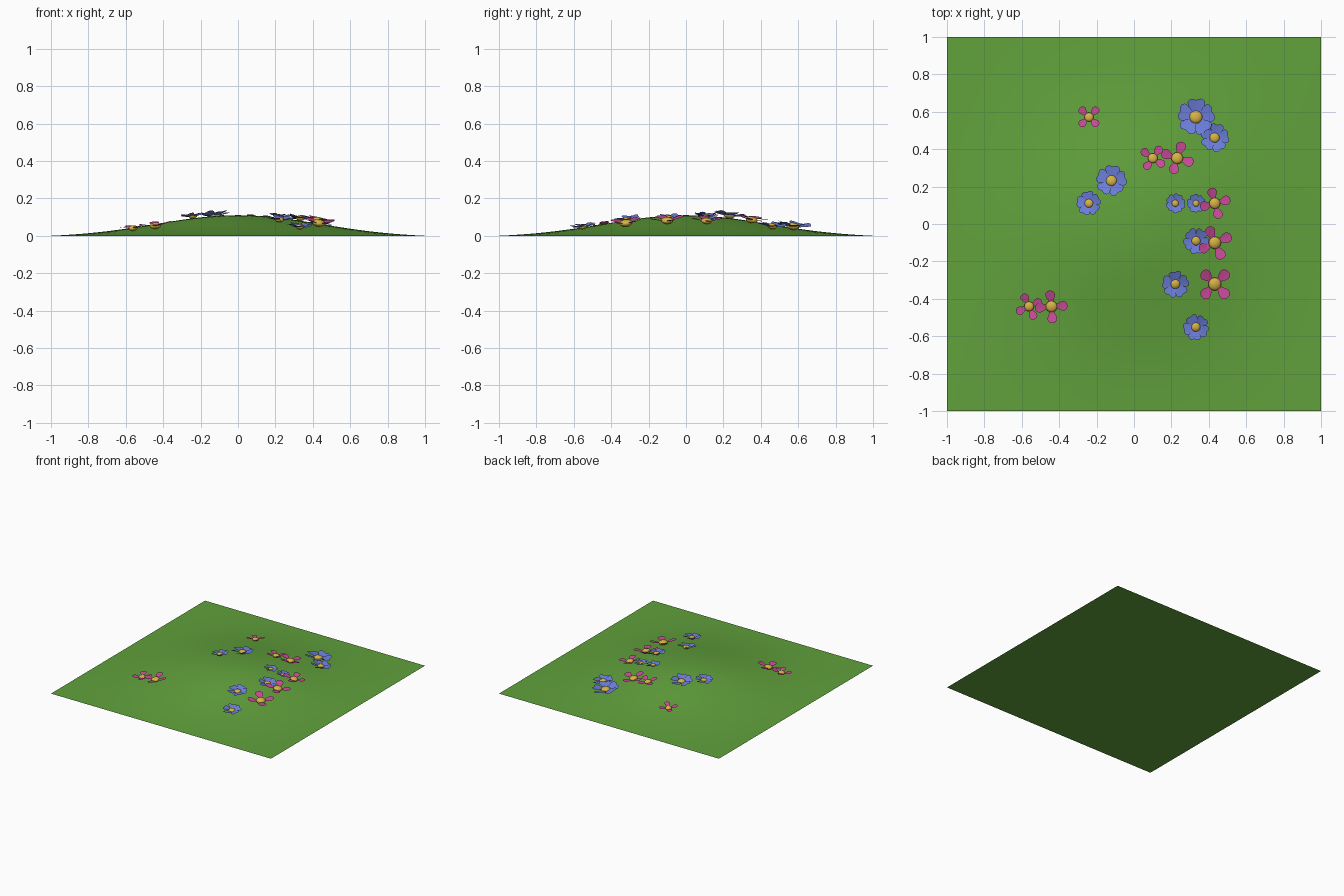
import bpy, bmesh, math
from mathutils import Vector, Matrix

if "Cube" in bpy.data.objects:
    bpy.data.objects.remove(bpy.data.objects["Cube"])


def material(name, rgb):
    m = bpy.data.materials.new(name)
    m.use_nodes = True
    m.diffuse_color = (*rgb, 1)
    m.node_tree.nodes["Principled BSDF"].inputs["Base Color"].default_value = (*rgb, 1)
    return m


GRASS = material("grass green", (0.12, 0.36, 0.045))
PINK = material("petal pink", (0.58, 0.07, 0.32))
BLUE = material("petal blue", (0.15, 0.21, 0.70))
YELLOW = material("pollen yellow", (0.68, 0.45, 0.06))


def finish(bm, name, mats, smooth_angle=50):
    mesh = bpy.data.meshes.new(name)
    bm.to_mesh(mesh)
    bm.free()
    for m in mats:
        mesh.materials.append(m)
    ob = bpy.data.objects.new(name, mesh)
    bpy.context.collection.objects.link(ob)
    bpy.ops.object.select_all(action="DESELECT")
    ob.select_set(True)
    bpy.context.view_layer.objects.active = ob
    bpy.ops.object.shade_smooth_by_angle(angle=math.radians(smooth_angle))
    return ob


# Low rounded hill that falls to zero along the square border
def bump(t):
    edge = math.exp(-2.6)
    return (math.exp(-2.6 * t * t) - edge) / (1 - edge)


def height(x, y):
    return 0.11 * bump(x) * bump(y)


def normal(x, y, e=0.01):
    return Vector((height(x - e, y) - height(x + e, y),
                   height(x, y - e) - height(x, y + e), 2 * e)).normalized()


bm = bmesh.new()
bmesh.ops.create_grid(bm, x_segments=48, y_segments=48, size=1)
for v in bm.verts:
    v.co.z = height(v.co.x, v.co.y)
finish(bm, "grass_hill", [GRASS])

# Flat underside of the hill
bm = bmesh.new()
bmesh.ops.create_grid(bm, x_segments=1, y_segments=1, size=1)
bmesh.ops.reverse_faces(bm, faces=bm.faces)
finish(bm, "hill_underside", [GRASS])

# Petal outlines: distance from centre, half width (fractions of flower radius)
ROUND_PETAL = [(0.1, 0.1), (0.4, 0.16), (0.55, 0.25), (0.7, 0.3),
               (0.83, 0.28), (0.93, 0.2), (0.99, 0.08)]
RUFFLED_PETAL = [(0.1, 0.12), (0.4, 0.3), (0.62, 0.46), (0.78, 0.48),
                 (0.9, 0.4), (0.97, 0.24)]


def add_petal(bm, outline, angle, roll, notch):
    turn = Matrix.Rotation(angle, 4, "Z") @ Matrix.Rotation(roll, 4, "X")
    rows = []
    for i, (d, w) in enumerate(outline):
        rise = 0.1 + 0.22 * d
        mid = d - notch if i == len(outline) - 1 else d
        points = [(d, -w, rise + 0.1 * w), (mid, 0, rise), (d, w, rise + 0.1 * w)]
        rows.append([bm.verts.new(turn @ Vector(p)) for p in points])
    for a, b in zip(rows, rows[1:]):
        for k in range(2):
            bm.faces.new((a[k], b[k], b[k + 1], a[k + 1]))


def flower(name, mat, outline, count, roll, notch, x, y, radius, turn):
    bm = bmesh.new()
    for i in range(count):
        add_petal(bm, outline, math.radians(turn) + i * math.tau / count, roll, notch)
    # Domed yellow centre
    made = bmesh.ops.create_uvsphere(
        bm, u_segments=16, v_segments=10, radius=0.35,
        matrix=Matrix.Translation((0, 0, 0.16)) @ Matrix.Diagonal((1, 1, 0.55, 1)))
    for f in {f for v in made["verts"] for f in v.link_faces}:
        f.material_index = 1
    lean = Vector((0, 0, 1)).rotation_difference(normal(x, y)).to_matrix().to_4x4()
    place = Matrix.Translation((x, y, height(x, y) + 0.004))
    bmesh.ops.transform(bm, matrix=place @ lean @ Matrix.Scale(radius, 4), verts=bm.verts)
    finish(bm, name, [mat, YELLOW])


# Placement: x, y, radius, turn in degrees
PINK_SPOTS = [(-0.24, 0.57, 0.07, 45), (0.1, 0.35, 0.075, 55), (0.23, 0.35, 0.09, 72),
              (0.43, 0.11, 0.085, 15), (0.43, -0.1, 0.095, 24), (0.43, -0.32, 0.1, 45),
              (-0.44, -0.44, 0.088, 5), (-0.56, -0.44, 0.075, 25)]
BLUE_SPOTS = [(0.33, 0.57, 0.1, 20), (0.43, 0.46, 0.077, 10), (-0.12, 0.23, 0.083, 15),
              (-0.24, 0.11, 0.066, 30), (0.22, 0.11, 0.053, 0), (0.33, 0.11, 0.05, 40),
              (0.33, -0.09, 0.07, 60), (0.22, -0.32, 0.073, 25), (0.33, -0.55, 0.07, 50)]

for n, spot in enumerate(PINK_SPOTS, 1):
    flower(f"pink_flower_{n}", PINK, ROUND_PETAL, 4, 0, 0, *spot)
for n, spot in enumerate(BLUE_SPOTS, 1):
    flower(f"blue_flower_{n}", BLUE, RUFFLED_PETAL, 5, 0.15, 0.07, *spot)
